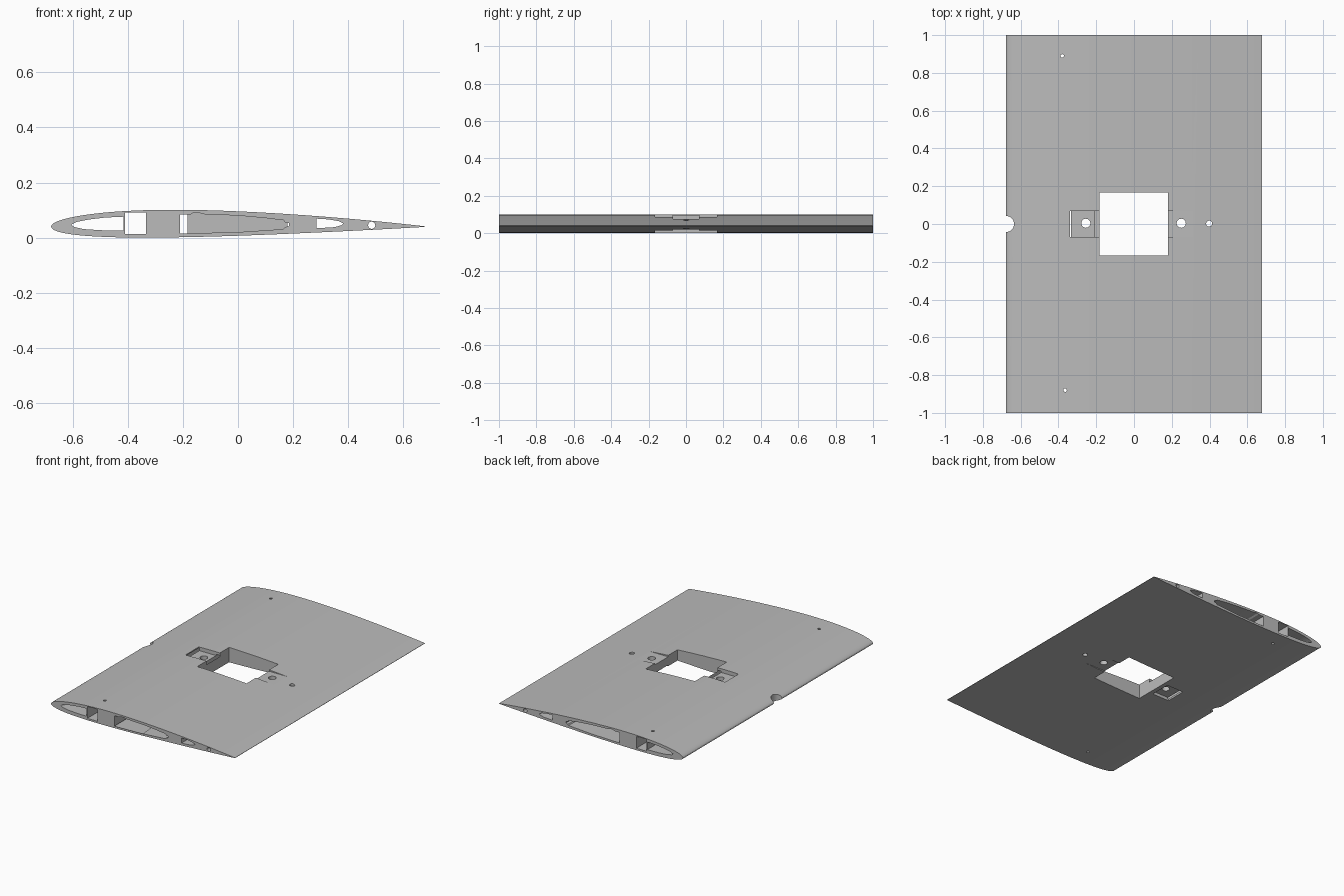
import bpy, bmesh, math

if "Cube" in bpy.data.objects:
    bpy.data.objects.remove(bpy.data.objects["Cube"], do_unlink=True)

CHORD, NOSE = 1.356, -0.678

grey = bpy.data.materials.new("light_grey")
grey.use_nodes = True
grey.diffuse_color = (0.5, 0.5, 0.5, 1)
grey.node_tree.nodes["Principled BSDF"].inputs["Base Color"].default_value = (0.5, 0.5, 0.5, 1)


def surface(x, side):
    """Height of the upper (1) or lower (-1) skin at a station x."""
    c = min(max((x - NOSE) / CHORD, 0), 1)
    t = 0.37 * (0.2969 * c**0.5 - 0.126 * c - 0.3516 * c**2 + 0.2843 * c**3 - 0.1015 * c**4)
    m = 0.0085
    camber = m / 0.16 * (0.8 * c - c * c) if c < 0.4 else m / 0.36 * (0.2 + 0.8 * c - c * c)
    return 0.04 + CHORD * (camber + side * t)


def prism(name, pts, a, b, vertical=False):
    """Extrude a profile along y, or along z when vertical."""
    bm = bmesh.new()
    rings = [[bm.verts.new((p, q, d) if vertical else (p, d, q)) for p, q in pts] for d in (a, b)]
    bm.faces.new(rings[0])
    bm.faces.new(rings[1][::-1])
    n = len(pts)
    for i in range(n):
        j = (i + 1) % n
        bm.faces.new((rings[0][i], rings[1][i], rings[1][j], rings[0][j]))
    bmesh.ops.recalc_face_normals(bm, faces=bm.faces)
    me = bpy.data.meshes.new(name)
    bm.to_mesh(me)
    bm.free()
    ob = bpy.data.objects.new(name, me)
    bpy.context.collection.objects.link(ob)
    me.materials.append(grey)
    return ob


def circle(x, y, r, n=32):
    return [(x + r * math.cos(2 * math.pi * i / n), y + r * math.sin(2 * math.pi * i / n)) for i in range(n)]


def rect(x0, x1, y0, y1):
    return [(x0, y0), (x1, y0), (x1, y1), (x0, y1)]


# Airfoil body
N = 48
stations = [NOSE + CHORD * (1 - math.cos(math.pi * i / N)) / 2 for i in range(N + 1)]
outline = [(x, surface(x, 1)) for x in stations] + [(x, surface(x, -1)) for x in stations[:0:-1]]
wing = prism("wing_panel", outline, -1, 1)


def cut(name, pts, a, b, vertical=False):
    cutter = prism(name, pts, a, b, vertical)
    cutter.hide_render = True
    mod = wing.modifiers.new(name, "BOOLEAN")
    mod.operation, mod.solver, mod.object = "DIFFERENCE", "EXACT", cutter
    bpy.context.view_layer.objects.active = wing
    bpy.ops.object.modifier_apply(modifier=name)
    bpy.data.objects.remove(cutter, do_unlink=True)


def span_cut(name, pts):
    cut(name, pts, -1.1, 1.1)


# Spanwise hollows: nose, square spar, main bay, rear bay, hinge rod
span_cut("nose_hollow", [(-0.415, 0.025), (-0.415, 0.076), (-0.48, 0.073), (-0.54, 0.066), (-0.585, 0.057),
                         (-0.605, 0.047), (-0.595, 0.039), (-0.56, 0.031), (-0.5, 0.027)])
span_cut("spar_hollow", rect(-0.41, -0.334, 0.013, 0.092))
span_cut("main_hollow", [(-0.21, 0.015), (-0.21, 0.084), (-0.172, 0.084), (-0.162, 0.09), (-0.14, 0.09),
                         (-0.125, 0.085), (0, 0.08), (0.1, 0.071), (0.165, 0.063), (0.17, 0.056),
                         (0.185, 0.052), (0.185, 0.042), (0.17, 0.038), (0.165, 0.031), (0, 0.02)])
span_cut("rear_hollow", [(0.284, 0.034), (0.284, 0.069), (0.33, 0.066), (0.365, 0.06), (0.382, 0.052),
                         (0.375, 0.045), (0.35, 0.038)])
span_cut("rod_hole", circle(0.485, 0.045, 0.013))

# Central window and shallow mounting pockets above and below
cut("window", rect(-0.183, 0.18, -0.167, 0.167), -0.1, 0.2, True)
cut("top_pocket", rect(-0.338, 0.34, -0.07, 0.07), 0.076, 0.2, True)
cut("nose_lower_pocket", rect(-0.338, -0.212, -0.07, 0.07), -0.1, 0.021, True)
cut("tail_lower_pocket", rect(0.17, 0.34, -0.07, 0.07), -0.1, 0.021, True)

# Vertical holes and the rounded notch in the nose
for i, (x, y, r) in enumerate([(-0.255, 0.004, 0.024), (0.25, 0.004, 0.024), (0.398, 0.002, 0.016),
                               (-0.38, 0.89, 0.009), (-0.365, -0.88, 0.009), (-0.678, 0, 0.043)]):
    cut(f"hole_{i}", circle(x, y, r), -0.1, 0.2, True)

# Smooth skin with crisp edges
bpy.ops.object.select_all(action="DESELECT")
wing.select_set(True)
bpy.context.view_layer.objects.active = wing
bpy.ops.object.shade_smooth_by_angle(angle=math.radians(25))
